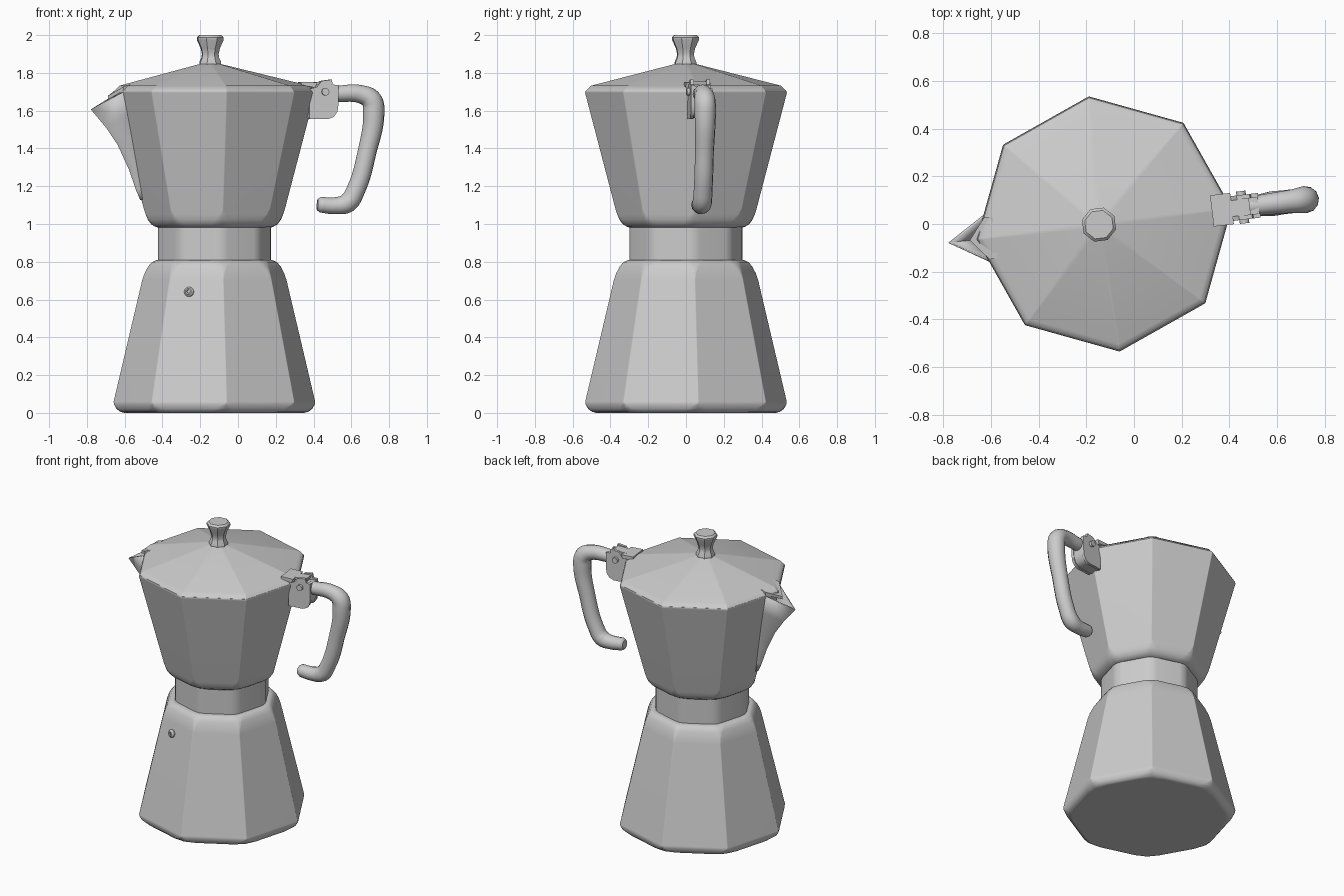
import bpy, bmesh
from math import cos, sin, tan, pi, radians
from mathutils import Matrix, Vector

if "Cube" in bpy.data.objects:
    bpy.data.objects.remove(bpy.data.objects["Cube"])

# whole pot is turned 7 degrees: local -x is the spout, local +x is the handle
POT = Matrix.Translation((-0.125, 0, 0)) @ Matrix.Rotation(radians(6.9), 4, 'Z')


def finish(ob, angle=40, weighted=True):
    bpy.ops.object.select_all(action='DESELECT')
    ob.select_set(True)
    bpy.context.view_layer.objects.active = ob
    bpy.ops.object.shade_smooth_by_angle(angle=radians(angle))
    if weighted:
        m = ob.modifiers.new("normals", 'WEIGHTED_NORMAL')
        m.keep_sharp = True
    return ob


def loft(name, rings, closed=True, caps=True, matrix=POT, angle=40):
    bm = bmesh.new()
    rows = [[bm.verts.new(p) for p in r] for r in rings]
    n = len(rows[0])
    for a, b in zip(rows, rows[1:]):
        for i in range(n if closed else n - 1):
            j = (i + 1) % n
            bm.faces.new((a[i], a[j], b[j], b[i]))
    if caps:
        bm.faces.new(rows[0][::-1])
        bm.faces.new(rows[-1])
    bmesh.ops.recalc_face_normals(bm, faces=bm.faces)
    me = bpy.data.meshes.new(name)
    bm.to_mesh(me)
    bm.free()
    ob = bpy.data.objects.new(name, me)
    bpy.context.collection.objects.link(ob)
    ob.matrix_world = matrix
    return finish(ob, angle)


def octagon(r, z, w, dx=0):
    """Octagon ring with corners rounded over a length w."""
    c = [Vector((r * cos(k * pi / 4) + dx, r * sin(k * pi / 4), z)) for k in range(8)]
    pts = []
    for k in range(8):
        p = c[k] + (c[k - 1] - c[k]).normalized() * w
        q = c[k] + (c[(k + 1) % 8] - c[k]).normalized() * w
        pts += [p, (p + 2 * c[k] + q) / 4, q]
    return pts


def circle(r, z, n, dx=0, turn=0):
    return [(r * cos(turn + 2 * pi * i / n) + dx, r * sin(turn + 2 * pi * i / n), z) for i in range(n)]


def prism(name, pts, y0, y1):
    """Side profile in local x, z extruded across y."""
    return loft(name, [[(x, y, z) for x, z in pts] for y in (y0, y1)])


# water chamber
loft("water_chamber", [octagon(*p) for p in (
    (.496, 0, .09), (.517, .006, .08), (.532, .022, .05), (.539, .045, .02), (.538, .06, .004),
    (.385, .705, .004), (.374, .74, .012), (.359, .775, .03), (.343, .798, .05), (.32, .81, .07))])

# neck
loft("neck", [octagon(.309, .79, .04), octagon(.309, 1.0, .04)])

# upper jug
loft("upper_jug", [octagon(*p) for p in (
    (.30, .978, .07), (.325, .984, .07), (.347, .998, .055), (.362, 1.022, .04), (.370, 1.05, .02),
    (.377, 1.08, .004), (.539, 1.695, .004), (.535, 1.705, .004))])

# lid, its tip slightly off centre
loft("lid", [octagon(.535, 1.703, .004), octagon(.508, 1.732, .004),
             octagon(.062, 1.846, .012, -.022), octagon(.05, 1.85, .01, -.022)], angle=35)

# lid knob
loft("lid_knob", [circle(r, z, 8, -.022, pi / 8) for r, z in (
    (.06, 1.845), (.06, 1.857), (.049, 1.88), (.046, 1.90), (.053, 1.93),
    (.074, 1.975), (.074, 1.988), (.062, 2.0))], angle=35)

# spout: V-shaped shell (tip radius, tip z, half width, side z)
rows = []
for rt, zt, h, zs in ((.39, 1.13, .01, 1.13), (.412, 1.18, .02, 1.19), (.45, 1.29, .043, 1.33),
                      (.51, 1.42, .065, 1.47), (.57, 1.51, .08, 1.58), (.654, 1.61, .094, 1.70)):
    body = .377 + (zs - 1.08) * .263
    x = -(body - h * tan(pi / 8) - .006)
    rows.append([(x, -h, zs), (-rt, 0, zt), (x, h, zs)])
spout = loft("spout", rows, closed=False, caps=False)
shell = spout.modifiers.new("wall", 'SOLIDIFY')
shell.thickness = .012
shell.offset = 0

# lid flap over the spout
flap = [(-.46, -.085, 1.738), (-.495, -.09, 1.728), (-.568, 0, 1.678), (-.495, .09, 1.728), (-.46, .085, 1.738)]
loft("lid_flap", [[(x, y, z - d) for x, y, z in flap] for d in (.02, 0)])

# hinge bracket: core, two cheeks, lid tab, pin
prism("hinge_core", [(.47, 1.56), (.60, 1.56), (.635, 1.58), (.652, 1.62), (.652, 1.73), (.47, 1.70)], -.034, .034)
cheek = [(.50, 1.555), (.60, 1.555), (.632, 1.568), (.65, 1.595), (.655, 1.63), (.655, 1.735),
         (.625, 1.738), (.62, 1.765), (.565, 1.757), (.54, 1.725), (.50, 1.715)]
for side, s in (("left", 1), ("right", -1)):
    prism("hinge_cheek_" + side, cheek, s * .034, s * .052)
prism("lid_tab", [(.455, 1.735), (.53, 1.722), (.54, 1.75), (.455, 1.752)], -.066, .066)
prism("lid_tab_arm", [(.50, 1.735), (.61, 1.735), (.615, 1.755), (.50, 1.75)], -.034, .034)
loft("hinge_pin", [circle(.02, z, 12) for z in (-.068, .068)],
     matrix=POT @ Matrix.Translation((.585, 0, 1.70)) @ Matrix.Rotation(pi / 2, 4, 'X'))

# handle: swept round bar (local x, z, radius)
path = [(.60, 1.69, .038), (.662, 1.69, .043), (.78, 1.687, .048), (.838, 1.655, .056), (.850, 1.59, .057),
        (.815, 1.385, .05), (.752, 1.175, .05), (.71, 1.112, .052), (.65, 1.097, .045),
        (.565, 1.102, .041), (.549, 1.103, .03)]
cu = bpy.data.curves.new("handle", 'CURVE')
cu.dimensions = '3D'
cu.bevel_depth = 1
cu.bevel_resolution = 4
cu.resolution_u = 6
cu.use_fill_caps = True
sp = cu.splines.new('BEZIER')
sp.bezier_points.add(len(path) - 1)
for b, (x, z, r) in zip(sp.bezier_points, path):
    b.co = (x, 0, z)
    b.radius = r
    b.handle_left_type = b.handle_right_type = 'AUTO'
handle = bpy.data.objects.new("handle", cu)
bpy.context.collection.objects.link(handle)
handle.matrix_world = POT
bpy.ops.object.select_all(action='DESELECT')
handle.select_set(True)
bpy.context.view_layer.objects.active = handle
bpy.ops.object.convert(target='MESH')
finish(bpy.context.view_layer.objects.active, 45, False)

# safety valve on the front-left facet
a = radians(247.5)
normal = Vector((cos(a) * .977, sin(a) * .977, .213))
spot = Vector((cos(a), sin(a), 0)) * .37 + Vector((-sin(a), cos(a), 0)) * -.035 + Vector((0, 0, .64))
loft("safety_valve", [circle(r, z, 12) for r, z in (
    (.026, -.01), (.026, .008), (.02, .014), (.016, .02), (.009, .02), (.009, .008))],
    matrix=POT @ Matrix.Translation(spot) @ normal.to_track_quat('Z', 'Y').to_matrix().to_4x4())
